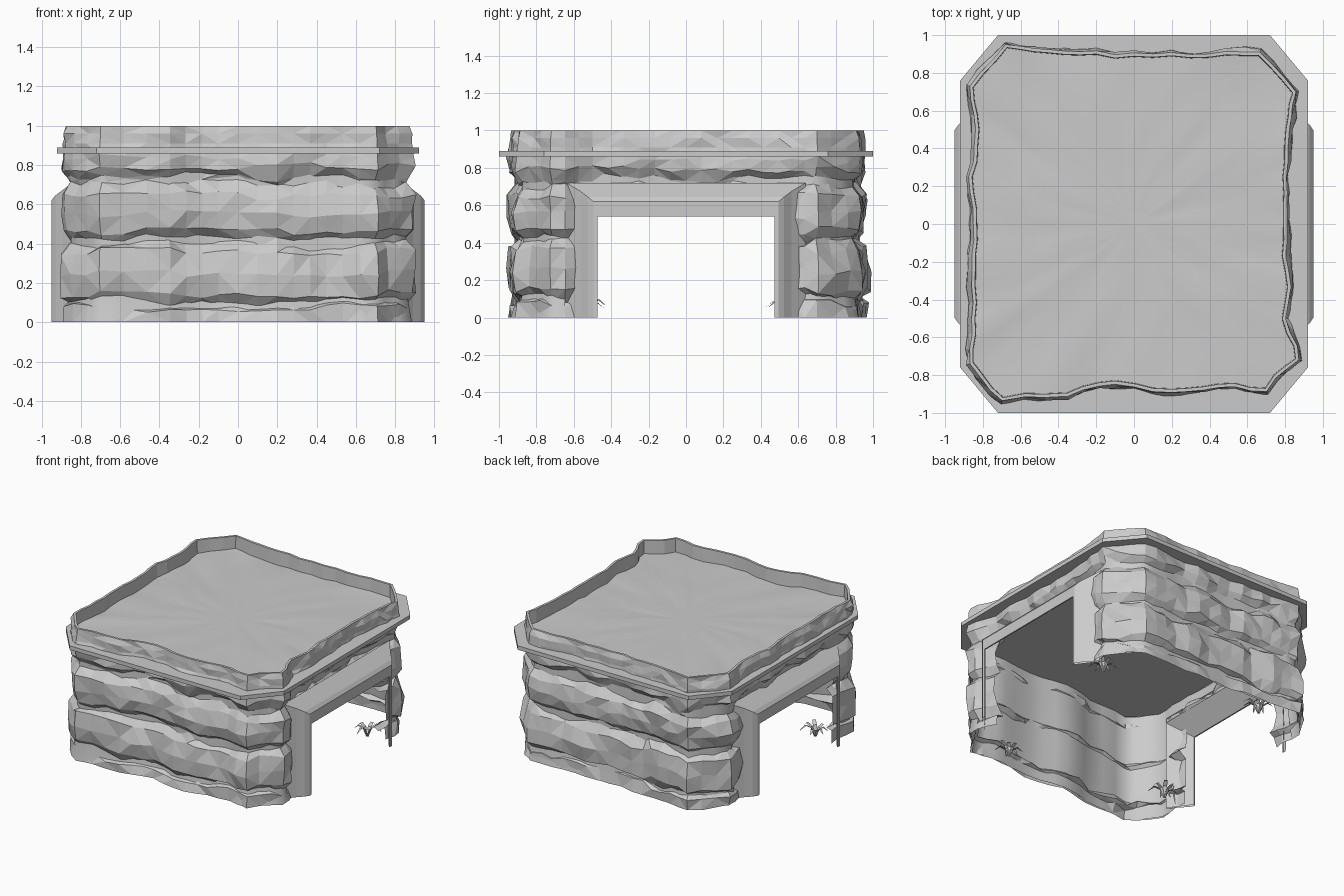
import bpy, bmesh, math, random
from mathutils import Vector, noise

if "Cube" in bpy.data.objects:
    bpy.data.objects.remove(bpy.data.objects["Cube"])

random.seed(4)

# Wavy plan outline of the rock, counter-clockwise from the front left corner
OUT = [(-.7, -.94), (-.35, -.9), (-.1, -.85), (.2, -.89), (.45, -.87), (.7, -.88), (.875, -.72),
       (.81, -.5), (.82, -.25), (.8, 0), (.81, .25), (.81, .5), (.86, .7), (.67, .92),
       (.4, .9), (.1, .895), (-.2, .91), (-.45, .92), (-.68, .95), (-.87, .73),
       (-.84, .5), (-.865, .25), (-.85, 0), (-.865, -.25), (-.85, -.5), (-.87, -.74)]
SUB = 3
PTS = []
for i, p in enumerate(OUT):
    a, b = Vector(p), Vector(OUT[(i + 1) % len(OUT)])
    PTS += [a.lerp(b, k / SUB) for k in range(SUB)]
N = len(PTS)
NORM = []
for i in range(N):
    t = PTS[(i + 2) % N] - PTS[i - 2]
    NORM.append(Vector((t.y, -t.x)).normalized())
# Fine ripple shared by the rim and the top surface
PTS = [p + n * .025 * noise.noise(Vector((p.x * 7, p.y * 7, 3))) for p, n in zip(PTS, NORM)]


def make(name, bm, smooth=False, fix=True):
    if fix:
        bmesh.ops.recalc_face_normals(bm, faces=bm.faces)
    me = bpy.data.meshes.new(name)
    bm.to_mesh(me)
    bm.free()
    for f in me.polygons:
        f.use_smooth = smooth
    ob = bpy.data.objects.new(name, me)
    bpy.context.collection.objects.link(ob)
    return ob


def bridge(bm, rings, closed=True, skip=None):
    """Skin a list of equal-length vertex rings, skipping unwanted faces."""
    for r0, r1 in zip(rings, rings[1:]):
        n = len(r0)
        for i in range(n if closed else n - 1):
            j = (i + 1) % n
            q = (r0[i], r0[j], r1[j], r1[i])
            c = sum((v.co for v in q), Vector()) / 4
            if not (skip and skip(c)):
                bm.faces.new(q)


def doorway(w, h):
    return lambda c: abs(c.x) > .7 and abs(c.y) < w and c.z < h


# Layered outer rock wall with the raised rim at the top
PROFILE = [(0, .02), (.075, .01), (.095, -.03), (.14, .025), (.25, .035), (.36, .02),
           (.41, -.035), (.46, .015), (.55, .03), (.645, .02), (.71, -.03), (.735, -.02),
           (.79, .02), (.85, .02), (.91, .012), (.96, .008), (1, 0), (1, -.018), (.88, -.022)]
bm = bmesh.new()
rings = []
steps = [random.uniform(-.022, .022) for _ in range(N)]
for k, (z, off) in enumerate(PROFILE):
    ring = []
    for i in range(N):
        p, n = PTS[i], NORM[i]
        d, dz = off, 0
        if k < 16:
            amp = .035 if k < 13 else .015
            d += amp * noise.noise(Vector((p.x * 5, p.y * 5, z * 6))) + random.uniform(-.01, .01)
            if 0 < k < 14:
                dz = steps[(i // 2 + k // 3 * 7) % N] + random.uniform(-.008, .008)
        q = p + n * d
        ring.append(bm.verts.new((q.x, q.y, z + dz)))
    rings.append(ring)
bridge(bm, rings, skip=doorway(.53, .64))
bmesh.ops.triangulate(bm, faces=bm.faces)
make("rock_wall", bm)

# Smooth inner wall
bm = bmesh.new()
rings = []
for z in (0, .18, .36, .54, .68, .8):
    ring = []
    for p, n in zip(PTS, NORM):
        d = (.012 if z == 0 else -.02) + .012 * noise.noise(Vector((p.x * 3, p.y * 3, z * 5)))
        q = p + n * d
        ring.append(bm.verts.new((q.x, q.y, z)))
    rings.append(ring)
bridge(bm, rings, skip=doorway(.62, .68))
inner = make("inner_wall", bm, smooth=True)

# Flat ceiling
bm = bmesh.new()
bm.faces.new([bm.verts.new((p.x * .98, p.y * .98, .8)) for p in reversed(PTS)])
make("ceiling", bm, fix=False)

# Portal frames: sheets that flare out from the rock to a thin rim at each opening
for s, label in ((1, "right"), (-1, "left")):
    bm = bmesh.new()
    rings = []
    for x, y, z in ((.83, .64, .72), (.89, .565, .675), (.93, .525, .645), (.95, .495, .62),
                    (.95, .474, .54), (.94, .474, .54), (.82, .635, .68)):
        rings.append([bm.verts.new((s * x, a, b)) for a, b in ((-y, 0), (-y, z), (y, z), (y, 0))])
    bridge(bm, rings, closed=False)
    make("portal_" + label, bm)

# Thin eight-sided slab that projects below the rim
bm = bmesh.new()
half = [(.92, -.76), (.92, .76), (.72, 1), (-.72, 1)]
octo = half + [(-x, -y) for x, y in half]
low, high = ([bm.verts.new((x, y, z)) for x, y in octo] for z in (.86, .89))
bridge(bm, [low, high])
bm.faces.new(low)
bm.faces.new(high)
make("slab", bm)

# Softly uneven top surface fanning out from the centre
bm = bmesh.new()
rings = []
for f in (1, .85, .7, .55, .4, .25, .1):
    ring = []
    for p, n in zip(PTS, NORM):
        q = (p - n * .02) * f
        a = math.atan2(q.y, q.x)
        z = .903 + .014 * noise.noise(Vector((math.cos(a) * 6, math.sin(a) * 6, f * 4))) * f
        ring.append(bm.verts.new((q.x, q.y, z)))
    rings.append(ring)
bridge(bm, rings)
bm.faces.new(rings[-1])
make("top_surface", bm, smooth=True)

# Small grass tufts on the ground inside
for t, (cx, cy) in enumerate(((.72, .53), (.47, -.78), (-.72, -.53), (-.47, .78))):
    bm = bmesh.new()
    for b in range(7):
        a = b * math.tau / 7 + random.uniform(-.25, .25)
        d, w = Vector((math.cos(a), math.sin(a), 0)), Vector((-math.sin(a), math.cos(a), 0))
        size = random.uniform(.85, 1.15)
        rings = []
        for r, z, h in ((.005, 0, .008), (.03, .065, .014), (.065, .085, .012), (.105, .055, .001)):
            c = Vector((cx, cy, z * size)) + d * r * size
            rings.append([bm.verts.new(c - w * h), bm.verts.new(c + w * h)])
        bridge(bm, rings, closed=False)
    make("grass_tuft_%d" % (t + 1), bm)
